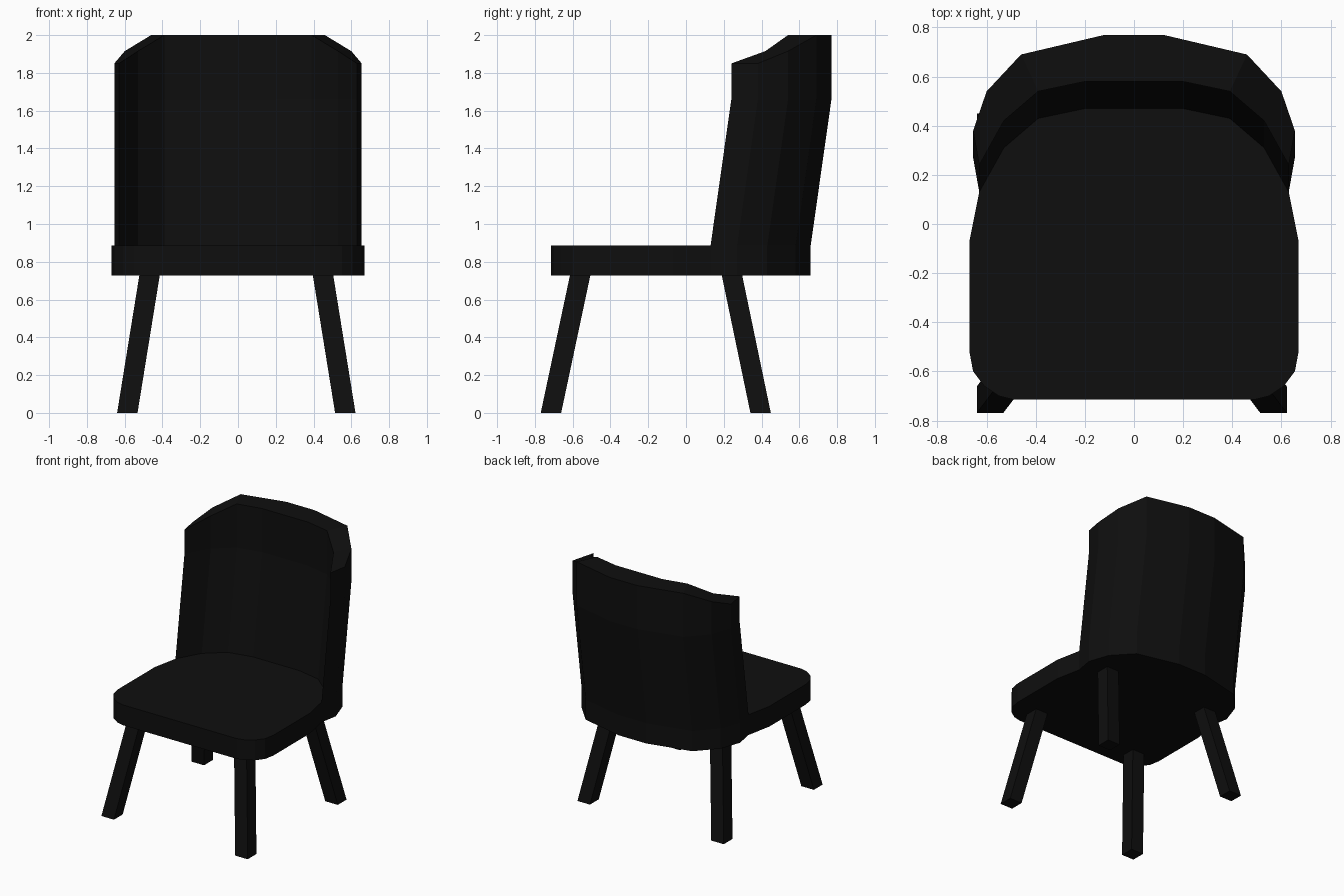
import bpy, bmesh

if "Cube" in bpy.data.objects:
    bpy.data.objects.remove(bpy.data.objects["Cube"])

black = bpy.data.materials.new("near black")
black.diffuse_color = (0.0045, 0.0045, 0.0045, 1)
black.use_nodes = True
black.node_tree.nodes["Principled BSDF"].inputs["Base Color"].default_value = black.diffuse_color


def make(name, bm):
    bmesh.ops.recalc_face_normals(bm, faces=bm.faces[:])
    me = bpy.data.meshes.new(name)
    bm.to_mesh(me)
    bm.free()
    me.materials.append(black)
    ob = bpy.data.objects.new(name, me)
    bpy.context.collection.objects.link(ob)
    return ob


def loft(name, rings):
    """Skin equal-length closed rings; rings of 4+ corners get capped by the caller's rule."""
    bm = bmesh.new()
    vs = [[bm.verts.new(p) for p in r] for r in rings]
    n = len(vs[0])
    for a, b in zip(vs, vs[1:]):
        for i in range(n):
            j = (i + 1) % n
            bm.faces.new((a[i], a[j], b[j], b[i]))
    return bm, vs


def mirrored(half):
    """Right-half points, from the end to the middle, completed to the left."""
    return half + [(-x, y) for x, y in reversed(half)]


inner = mirrored([(0.63, 0.13), (0.53, 0.31), (0.39, 0.43), (0.20, 0.47)])
outer = mirrored([(0.655, 0.27), (0.60, 0.43), (0.46, 0.58), (0.12, 0.66)])
SEAT_LOW, SEAT_TOP = 0.727, 0.885

# seat: rounded front, back edge follows the inside of the backrest
front = [(0.67, -0.07), (0.67, -0.52), (0.655, -0.60), (0.61, -0.66), (0.55, -0.70), (0.49, -0.715)]
outline = inner + [(-x, y) for x, y in front] + list(reversed(front))
bm, vs = loft("seat", [[(x, y, z) for x, y in outline] for z in (SEAT_LOW, SEAT_TOP)])
bm.faces.new(vs[0])
bm.faces.new(vs[1])
make("seat", bm)

# backrest: curved shell leaning back, with stepped-down top corners
tops = [1.85, 1.915, 2.0, 2.0]
tops = tops + tops[::-1]
levels = [(SEAT_LOW, 0.0), (SEAT_TOP, 0.0), (1.66, 0.11), (None, 0.11)]
rings = []
for z, lean in levels:
    ring_in = [(x, y + lean, z or t) for (x, y), t in zip(inner, tops)]
    ring_out = [(x, y + lean, z or t) for (x, y), t in zip(outer, tops)]
    rings.append(ring_in + ring_out[::-1])
bm, vs = loft("backrest", rings)
for ring in (vs[0], vs[-1]):
    for i in range(7):
        bm.faces.new((ring[i], ring[i + 1], ring[14 - i], ring[15 - i]))
make("backrest", bm)

# legs: slanted square posts splayed outwards
R = 0.054
for side, s in (("left", -1), ("right", 1)):
    for row, y_foot, y_top in (("front", -0.715, -0.56), ("back", 0.395, 0.243)):
        rings = []
        for x, y, z in ((s * 0.577 - 0.009, y_foot, 0), (s * 0.459 - 0.009, y_top, SEAT_LOW + 0.003)):
            rings.append([(x + a * R, y + b * R, z) for a, b in ((-1, -1), (1, -1), (1, 1), (-1, 1))])
        bm, vs = loft("leg", rings)
        bm.faces.new(vs[0])
        bm.faces.new(vs[1])
        make(f"{row}_{side}_leg", bm)
